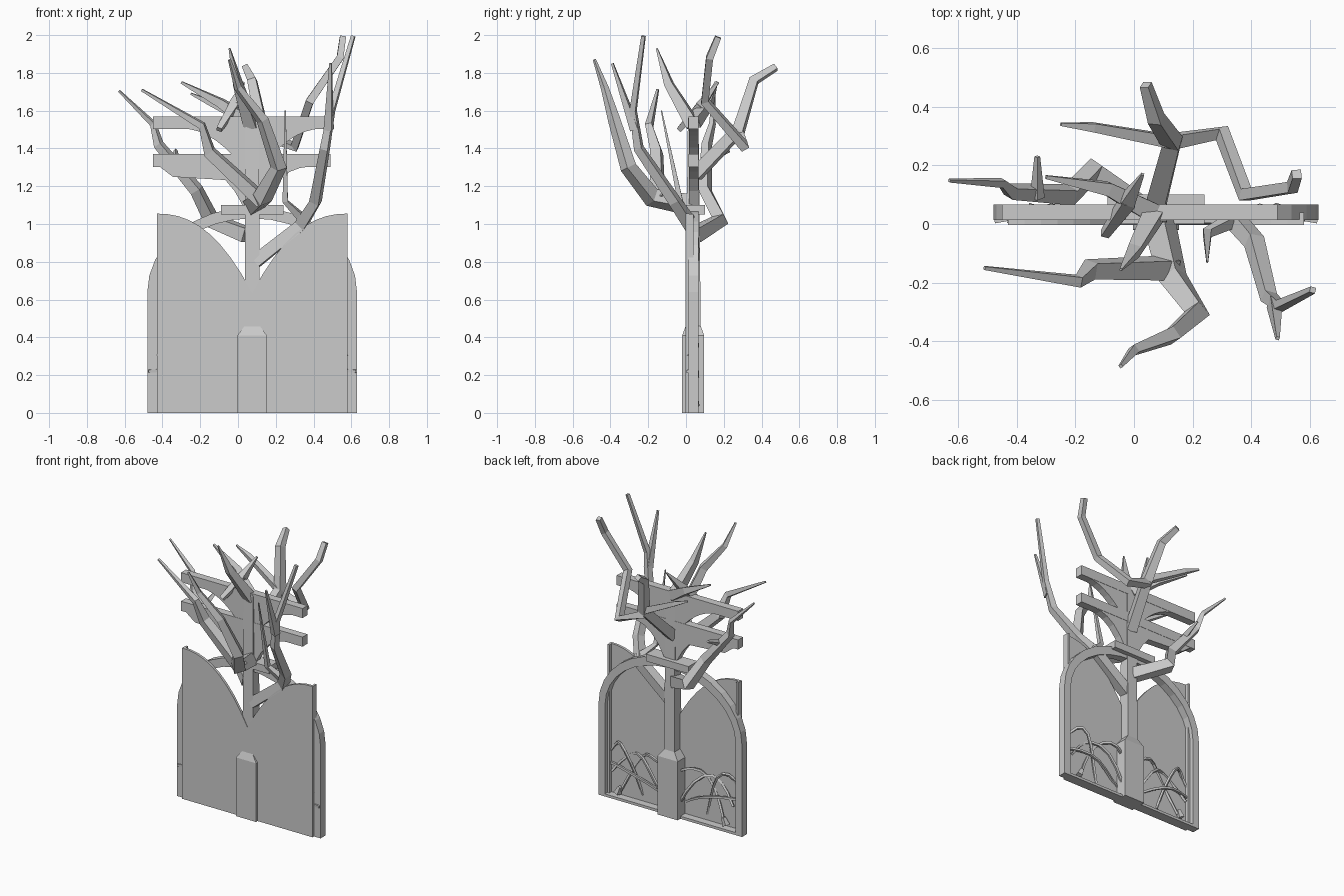
import bpy, bmesh, math
from mathutils import Vector

if "Cube" in bpy.data.objects:
    bpy.data.objects.remove(bpy.data.objects["Cube"])

CX = 0.075  # centre line of the gate and trunk
SIDES = (-1, 1)


def finish(bm, name):
    bmesh.ops.recalc_face_normals(bm, faces=bm.faces)
    me = bpy.data.meshes.new(name)
    bm.to_mesh(me)
    bm.free()
    ob = bpy.data.objects.new(name, me)
    bpy.context.collection.objects.link(ob)
    return ob


def plate(name, pts, y0=0.013, y1=0.067):
    """Extrude an x/z outline (x from the centre line) from y0 to y1."""
    bm = bmesh.new()
    f = bm.faces.new([bm.verts.new((CX + x, y0, z)) for x, z in pts])
    r = bmesh.ops.extrude_face_region(bm, geom=[f])
    bmesh.ops.translate(bm, vec=(0, y1 - y0, 0),
                        verts=[v for v in r["geom"] if isinstance(v, bmesh.types.BMVert)])
    return finish(bm, name)


def box(name, x0, x1, z0, z1, y0=0.013, y1=0.067):
    return plate(name, [(x0, z0), (x1, z0), (x1, z1), (x0, z1)], y0, y1)


def both(half):
    """Mirror a half outline that runs from outside to the centre."""
    return [(-x, z) for x, z in half] + [(x, z) for x, z in reversed(half)]


def skin_rings(rings, bm, name):
    for a, b in zip(rings, rings[1:]):
        for k in range(4):
            bm.faces.new((a[k], a[(k + 1) % 4], b[(k + 1) % 4], b[k]))
    bm.faces.new(rings[0])
    bm.faces.new(rings[-1])
    return finish(bm, name)


def limb(name, r0, r1, *pts):
    """Square limb tapering from r0 to r1 along points."""
    pts = [Vector(p) for p in pts]
    n = len(pts) - 1
    bm = bmesh.new()
    rings, side = [], Vector((0.3, 1, 0.1))
    for i, p in enumerate(pts):
        t = (pts[min(i + 1, n)] - pts[max(i - 1, 0)]).normalized()
        side = (side - t * side.dot(t)).normalized()
        up = t.cross(side)
        r = r0 + (r1 - r0) * (i / n) ** 1.3
        rings.append([bm.verts.new(p + r * (a * side + b * up))
                      for a, b in ((1, 1), (-1, 1), (-1, -1), (1, -1))])
    return skin_rings(rings, bm, name)


# Gate panel with two dipping shoulders
dip = [(0.505 * (1 - i / 9), 1.055 - 0.42 * (i / 9) ** 2.3) for i in range(9)]
top = [(-x, z) for x, z in dip] + [(0, 0.635)] + dip[::-1]
plate("gate_panel", [(-0.505, 0)] + top + [(0.505, 0)], -0.003, 0.015)
for s in SIDES:
    box("panel_edge_post", s * 0.505, s * 0.49, 0, 1.054, 0.014, 0.04)


# Arched frame behind the panel
def arch(w, h, n=16):
    a = [math.pi * i / n for i in range(n + 1)]
    return [(w, 0)] + [(w * math.cos(t), 0.64 + h * math.sin(t)) for t in a] + [(-w, 0)]


plate("arch_frame", arch(0.555, 0.45) + arch(0.505, 0.39)[::-1])
box("bottom_sill", -0.55, 0.55, 0, 0.018)
box("arch_cap", -0.165, 0.165, 1.05, 1.1, 0, 0.1)

# Trunk: wide foot narrowing into a post
bm = bmesh.new()
rings = []
for z, h, d in ((0, .078, .058), (.41, .078, .058), (.46, .04, .04), (1.56, .036, .028)):
    rings.append([bm.verts.new((CX + a * h, .038 + b * d, z))
                  for a, b in ((-1, -1), (1, -1), (1, 1), (-1, 1))])
skin_rings(rings, bm, "trunk")


# Two cross boards on curved brackets
def bracket(name, h, w, z0, z1, top_z, power):
    half = [(w, top_z)]
    for i in range(7):
        t = 1 - i / 6
        half.append((h + (w - h) * t, z0 + (z1 - z0) * (1 - (1 - t) ** power)))
    plate(name, both(half), 0.015, 0.065)


box("upper_board", -0.525, 0.415, 1.503, 1.57)
bracket("upper_bracket", 0.1, 0.37, 1.36, 1.505, 1.52, 2)
box("lower_board", -0.525, 0.415, 1.303, 1.37)
bracket("lower_bracket", 0.04, 0.36, 1.08, 1.305, 1.32, 3)
plate("lower_board_swell", [(-.525, 1.33), (-.42, 1.25), (-.1, 1.23), (-.1, 1.32)], .015, .065)

# Bare branches at the front
limb("front_branch", .042, .006, (.08, .03, 1.1), (.13, -.18, 1.14), (.215, -.305, 1.3),
     (.13, -.38, 1.55), (0, -.43, 1.72), (-.045, -.485, 1.87))
limb("front_left_branch", .035, .006, (.13, -.15, 1.12), (-.15, -.155, 1.38),
     (-.19, -.195, 1.52), (-.51, -.15, 1.71))

# Branches on the right
limb("right_branch", .034, .01, (.09, .035, .8), (.33, .03, .99), (.41, -.06, 1.12),
     (.46, -.25, 1.4), (.495, -.28, 1.6), (.61, -.225, 1.995))
limb("right_fork", .022, .006, (.48, -.27, 1.5), (.49, -.39, 1.85))
limb("right_twig", .022, .003, (.35, .02, 1.02), (.25, -.03, 1.12), (.25, -.13, 1.6))

# Branches at the back
limb("back_branch", .034, .016, (.07, .05, 1.26), (.13, .28, 1.5), (.075, .36, 1.76),
     (.04, .475, 1.83))
limb("back_right_branch", .024, .016, (.12, .28, 1.48), (.3, .31, 1.41), (.38, .1, 1.65),
     (.54, .125, 1.88), (.555, .17, 1.99))
limb("back_left_branch", .022, .005, (.13, .28, 1.5), (-.14, .33, 1.64), (-.25, .34, 1.69))

# Branches on the left
limb("left_branch", .038, .005, (.05, .04, .94), (-.14, .18, 1.02), (-.22, .1, 1.18),
     (-.42, .11, 1.42), (-.45, .14, 1.53), (-.63, .148, 1.705))
limb("left_twig", .018, .007, (-.33, .09, 1.33), (-.33, .23, 1.39))

# Branches at the crown
limb("crown_left", .034, .006, (.06, .04, 1.54), (-.09, .12, 1.64), (-.3, .16, 1.75))
limb("crown_crossing", .024, .005, (-.02, .08, 1.63), (.03, .17, 1.75))
limb("crown_crossing_root", .024, .014, (-.02, .08, 1.63), (-.1, -.035, 1.5))
limb("crown_front", .034, .004, (.07, .04, 1.52), (0, -.09, 1.74), (-.045, -.155, 1.93))

# Thin looping vines behind the panel, repeated on both halves
for s in SIDES:
    for x0, x1, z0, z1, rise in ((.5, .25, .3, .06, .2), (.55, .05, .22, .08, .06),
                                 (.07, .4, .33, .06, .15), (.06, .47, .1, .18, .2)):
        path = []
        for i in range(8):
            t = i / 7
            path.append((CX + s * (x0 + (x1 - x0) * t), .035 + .025 * math.sin(6 * t + x0 * 9),
                         z0 + (z1 - z0) * t + rise * math.sin(math.pi * t)))
        limb("vine", .008, .007, *path)
    limb("vine_bulb", .01, .018, (CX + s * .4, .05, .09), (CX + s * .42, .05, .04))
